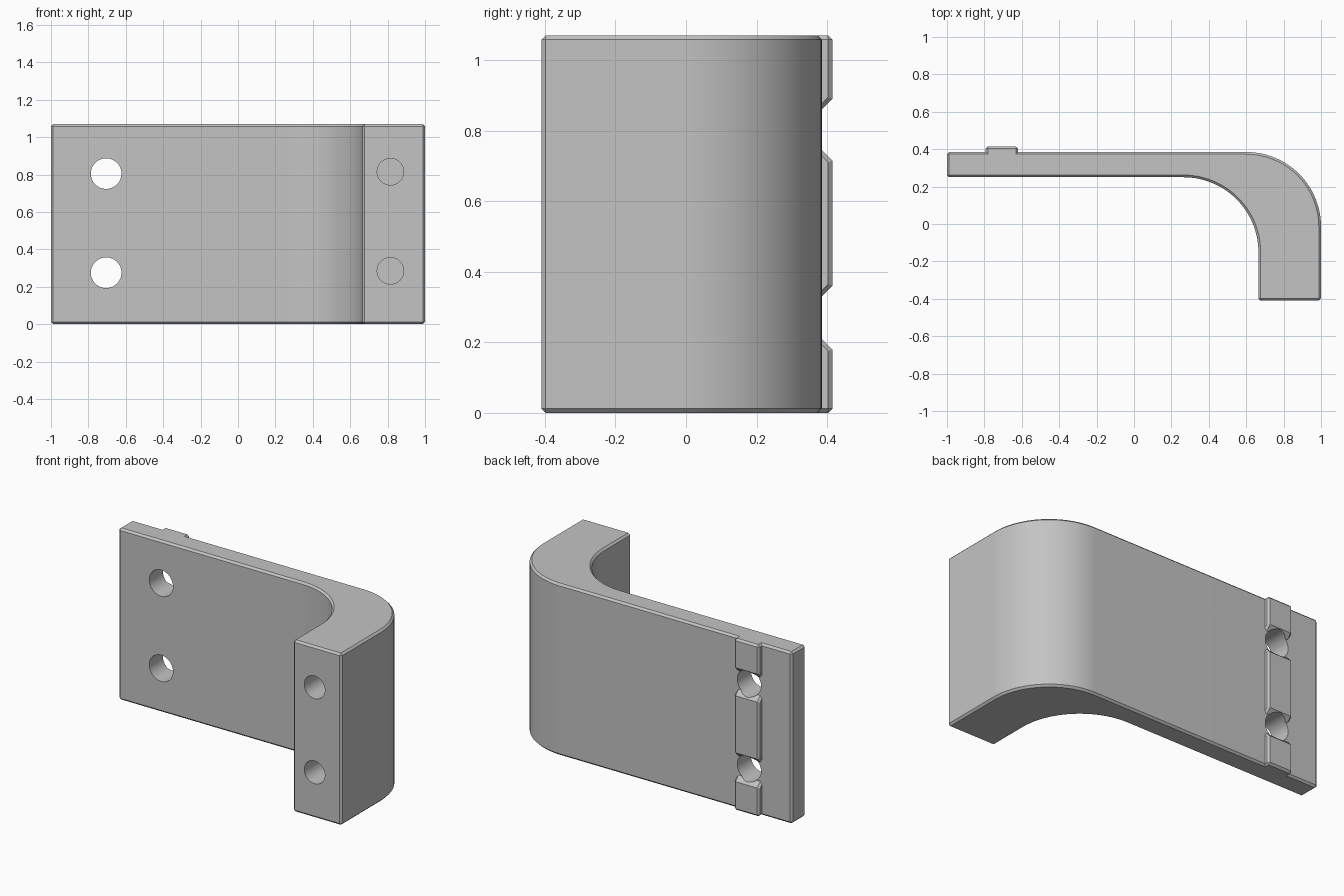
import bpy, bmesh
from math import sin, cos, radians
from mathutils import Matrix, Vector

cube = bpy.data.objects.get("Cube")
if cube:
    bpy.data.objects.remove(cube, do_unlink=True)

HEIGHT = 1.07
BACK = 0.385
CHAMFER = 0.012

grey = bpy.data.materials.new("plain grey")
grey.use_nodes = True
colour = (0.55, 0.55, 0.55, 1)
grey.diffuse_color = colour
grey.node_tree.nodes["Principled BSDF"].inputs["Base Color"].default_value = colour


def new_object(name, bm):
    bmesh.ops.recalc_face_normals(bm, faces=bm.faces)
    mesh = bpy.data.meshes.new(name)
    bm.to_mesh(mesh)
    bm.free()
    mesh.materials.append(grey)
    obj = bpy.data.objects.new(name, mesh)
    bpy.context.collection.objects.link(obj)
    return obj


def prism(name, points, direction):
    """Extrude a closed outline into a solid."""
    bm = bmesh.new()
    face = bm.faces.new([bm.verts.new(p) for p in points])
    out = bmesh.ops.extrude_face_region(bm, geom=[face])
    verts = [g for g in out["geom"] if isinstance(g, bmesh.types.BMVert)]
    bmesh.ops.translate(bm, vec=Vector(direction), verts=verts)
    return new_object(name, bm)


def chamfer(obj):
    mod = obj.modifiers.new("chamfer", "BEVEL")
    mod.width = CHAMFER
    mod.segments = 1
    mod.limit_method = "ANGLE"
    mod.angle_limit = radians(50)


def boolean(obj, other, operation):
    mod = obj.modifiers.new(operation.lower(), "BOOLEAN")
    mod.operation = operation
    mod.solver = "EXACT"
    mod.object = other
    other.hide_render = True
    other.hide_viewport = True


def arc(cx, cy, radius, start, end, steps=28):
    angles = [radians(start + (end - start) * i / steps) for i in range(steps + 1)]
    return [(cx + radius * cos(a), cy + radius * sin(a), 0) for a in angles]


def bore(name, x, z, radius, y0, y1):
    """Cylindrical cutter running along y."""
    bm = bmesh.new()
    bmesh.ops.create_cone(bm, cap_ends=True, segments=48, radius1=radius,
                          radius2=radius, depth=y1 - y0)
    bm.transform(Matrix.Translation((x, (y0 + y1) / 2, z))
                 @ Matrix.Rotation(radians(90), 4, "X"))
    return new_object(name, bm)


# Bracket body: thin plate curving into a thick forward leg
outline = [(-1, 0.25, 0), (-1, BACK, 0)]
outline += arc(0.6, BACK - 0.4, 0.4, 90, 0)
outline += [(1, -0.41, 0), (0.665, -0.41, 0)]
outline += arc(0.265, -0.15, 0.4, 0, 90)
body = prism("bracket_body", outline, (0, 0, HEIGHT))
chamfer(body)

helpers = []
# Locating ribs on the back, with sloped ends beside the bolt holes
SINK, TOP = BACK - 0.03, 0.415
SLOPE = TOP - BACK
for name, low, high in (("lower_rib", 0, 0.21), ("middle_rib", 0.33, 0.745),
                        ("upper_rib", 0.86, HEIGHT)):
    low_in = SLOPE if low > 0 else 0
    high_in = SLOPE if high < HEIGHT else 0
    side = [(SINK, low), (BACK, low), (TOP, low + low_in),
            (TOP, high - high_in), (BACK, high), (SINK, high)]
    # drop the points that lie on a straight end
    if not low_in:
        side.remove((BACK, low))
    if not high_in:
        side.remove((BACK, high))
    rib = prism(name, [(-0.793, y, z) for y, z in side], (0.173, 0, 0))
    chamfer(rib)
    boolean(body, rib, "UNION")
    helpers.append(rib)

# Through holes in the plate and blind holes in the leg
for row, z in (("lower", 0.275), ("upper", 0.805)):
    for cutter in (bore(row + "_plate_hole", -0.705, z, 0.082, 0.1, 0.6),
                   bore(row + "_leg_hole", 0.815, z + 0.01, 0.071, -0.6, 0)):
        boolean(body, cutter, "DIFFERENCE")
        helpers.append(cutter)

# Bake the modifiers and remove the helpers
bpy.context.view_layer.update()
graph = bpy.context.evaluated_depsgraph_get()
baked = bpy.data.meshes.new_from_object(body.evaluated_get(graph))
body.modifiers.clear()
body.data = baked
for helper in helpers:
    bpy.data.objects.remove(helper, do_unlink=True)
baked.materials.clear()
baked.materials.append(grey)
for poly in baked.polygons:
    poly.material_index = 0

# Smooth curves, crisp chamfers
bpy.ops.object.select_all(action="DESELECT")
body.select_set(True)
bpy.context.view_layer.objects.active = body
bpy.ops.object.shade_smooth_by_angle(angle=radians(25))
